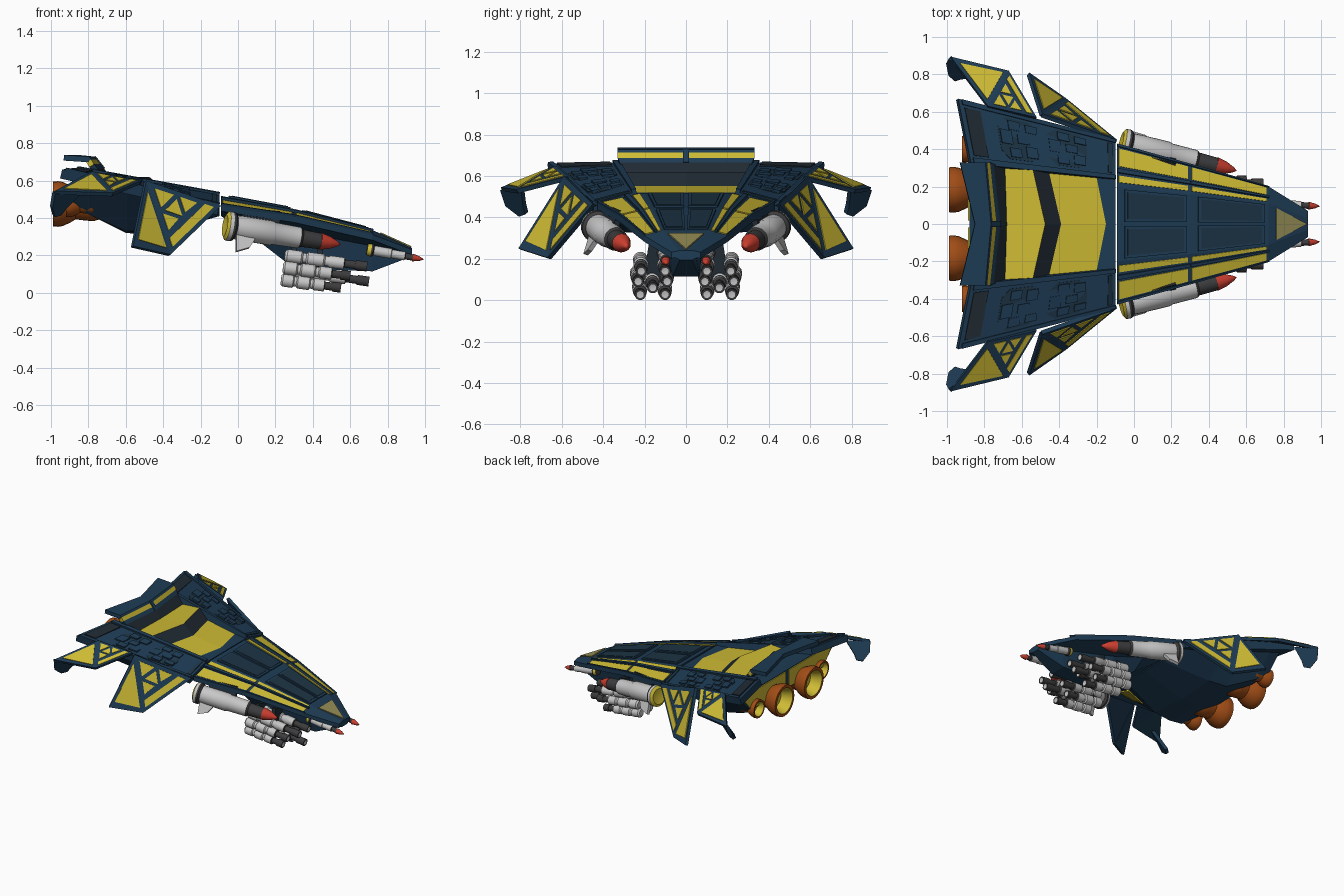
import bpy, bmesh, math
from mathutils import Vector as V

if "Cube" in bpy.data.objects:
    bpy.data.objects.remove(bpy.data.objects["Cube"])

def mat(name, r, g, b):
    m = bpy.data.materials.new(name)
    m.diffuse_color = (r, g, b, 1)
    m.use_nodes = True
    m.node_tree.nodes["Principled BSDF"].inputs["Base Color"].default_value = m.diffuse_color
    return m

BLUE = mat("navy_blue", .013, .045, .09)
DEEP = mat("deep_navy", .012, .034, .058)
SLATE = mat("dark_slate", .015, .024, .034)
YELLOW = mat("yellow", .62, .50, .035)
KHAKI = mat("khaki_glass", .30, .27, .09)
WHITE = mat("light_grey", .58, .58, .58)
DARK = mat("charcoal", .045, .045, .048)
RED = mat("red", .62, .05, .03)
ORANGE = mat("burnt_orange", .36, .075, .008)

def finish(name, bm, mats, smooth=False):
    bmesh.ops.recalc_face_normals(bm, faces=bm.faces[:])
    me = bpy.data.meshes.new(name)
    bm.to_mesh(me)
    bm.free()
    for m in mats:
        me.materials.append(m)
    if smooth:
        me.shade_smooth()
        me.set_sharp_from_angle(angle=math.radians(35))
    ob = bpy.data.objects.new(name, me)
    bpy.context.collection.objects.link(ob)
    return ob

def prism(name, pts, m, up=0.0, down=.03, hint=(0, 0, 1), both=True):
    """Flat slab through pts, thickened along its normal; mirrored in y."""
    for s in ((1, -1) if both else (1,)):
        p = [V((a[0], a[1] * s, a[2])) for a in pts]
        n = V((0, 0, 0))
        for i in range(len(p)):
            n += (p[i] - p[0]).cross(p[(i + 1) % len(p)] - p[0])
        n.normalize()
        if n.dot(V((hint[0], hint[1] * s, hint[2]))) < 0:
            n = -n
        bm = bmesh.new()
        top = [bm.verts.new(q + n * up) for q in p]
        bot = [bm.verts.new(q - n * down) for q in p]
        bm.faces.new(top)
        bm.faces.new(bot[::-1])
        for i in range(len(p)):
            j = (i + 1) % len(p)
            bm.faces.new((top[i], bot[i], bot[j], top[j]))
        finish(name, bm, [m])

def on(c, u, v):
    a, b, d, e = [V(q) for q in c]
    return (a * (1 - u) + b * u) * (1 - v) + (e * (1 - u) + d * u) * v

def plate(name, c, uv, m, up=.005, down=.004, hint=(0, 0, 1)):
    """Thin panel laid on the quad c, outlined in its u,v coordinates."""
    prism(name, [on(c, u, v) for u, v in uv], m, up, down, hint)

def rect(u0, u1, v0, v1):
    return [(u0, v0), (u1, v0), (u1, v1), (u0, v1)]

def loft(name, secs, m):
    bm = bmesh.new()
    rings = []
    for x, half in secs:
        ring = half + [(-y, z) for y, z in reversed(half) if y > 0]
        rings.append([bm.verts.new((x, y, z)) for y, z in ring])
    for a, b in zip(rings, rings[1:]):
        for i in range(len(a)):
            j = (i + 1) % len(a)
            bm.faces.new((a[i], a[j], b[j], b[i]))
    bm.faces.new(rings[0])
    bm.faces.new(rings[-1])
    finish(name, bm, [m])

def lathe(name, a, b, prof, sides=20):
    """Turned part along a-b; prof rows are (t, radius, colour of next band)."""
    mats = list(dict.fromkeys(r[2] for r in prof))
    for s in (1, -1):
        p, q = V((a[0], a[1] * s, a[2])), V((b[0], b[1] * s, b[2]))
        d = q - p
        e1 = d.cross(V((0, 0, 1))).normalized()
        e2 = d.cross(e1).normalized()
        bm = bmesh.new()
        rings = []
        for t, r, _ in prof:
            if r == 0:
                rings.append([bm.verts.new(p + d * t)])
            else:
                rings.append([bm.verts.new(p + d * t + (e1 * math.cos(k * math.tau / sides) + e2 * math.sin(k * math.tau / sides)) * r) for k in range(sides)])
        for i in range(len(prof) - 1):
            A, B = rings[i], rings[i + 1]
            for k in range(sides):
                l = (k + 1) % sides
                vs = [A[k % len(A)], A[l % len(A)], B[l % len(B)], B[k % len(B)]]
                f = bm.faces.new(list(dict.fromkeys(vs)))
                f.material_index = mats.index(prof[i][2])
        finish(name, bm, mats, True)

# front hull: x, inner y, outer y, top z, chine y/z, keel y/z
S = [(.93, .03, .07, .24, .05, .205, .03, .195), (.72, .11, .20, .335, .075, .25, .065, .115),
     (.30, .16, .32, .445, .13, .33, .07, .13), (.08, .182, .38, .486, .20, .37, .10, .30),
     (-.09, .20, .428, .518, .30, .43, .20, .41)]
loft("front_hull", [(x, [(0, zt), (yi, zt), (yo, zt - .12 * yo), (yo, zt - .12 * yo - .03), (yk, zk), (yb, zb), (0, zb)])
                    for x, yi, yo, zt, yk, zk, yb, zb in S], BLUE)
inner = lambda s: (s[0], s[1], s[3])
outer = lambda s: (s[0], s[2], s[3] - .12 * s[2])
mid = lambda s: (s[0], 0, s[3])
for a, b in ((S[4], S[2]), (S[2], S[1])):
    side = (inner(a), inner(b), outer(b), outer(a))
    centre = (mid(a), mid(b), inner(b), inner(a))
    plate("deck_outer_stripe", side, rect(.02, .97, .48, .90), YELLOW)
    plate("deck_inner_stripe", side, rect(.02, .97, .10, .26), YELLOW)
    plate("deck_rail", side, rect(0, 1, .32, .42), BLUE, .016)
    plate("deck_edge_rail", side, rect(0, 1, .94, 1.0), BLUE, .012)
    plate("deck_panel_rim", centre, rect(.10, .95, .06, .94), BLUE, .009)
    plate("deck_panel", centre, rect(.14, .91, .14, .86), DEEP, .012)
# cockpit glass at the nose
prism("nose_glass", [(.76, .085, .318), (.76, -.085, .318), (.925, 0, .244)], KHAKI, .006, .003, both=False)

# rear hull
loft("rear_hull", [(-.10, [(0, .49), (.25, .49), (.42, .45), (.20, .41), (0, .41)]),
                   (-.45, [(0, .53), (.30, .54), (.53, .53), (.30, .33), (0, .31)]),
                   (-.60, [(0, .55), (.31, .57), (.55, .57), (.32, .33), (0, .32)]),
                   (-.80, [(0, .60), (.33, .61), (.59, .61), (.42, .42), (0, .42)]),
                   (-.88, [(0, .62), (.33, .62), (.60, .62), (.45, .47), (0, .47)])], BLUE)
plate("hull_side_window", ((-.1, .42, .45), (-.45, .53, .53), (-.45, .30, .33), (-.1, .20, .41)), rect(.25, .75, .25, .75), YELLOW, .008, .002, (0, 1, -1))
prism("stern_panel", [(-.881, .02, .615), (-.881, .57, .615), (-.881, .45, .48), (-.881, .02, .48)], YELLOW, .006, .002, (-1, 0, 0))

# chevron deck and raised tail, in bands: centre x, edge x, half width, z, band colour
bands = [(-.10, -.10, .24, .515, BLUE), (-.15, -.20, .25, .52, YELLOW), (-.39, -.455, .28, .552, SLATE),
         (-.475, -.54, .29, .62, YELLOW), (-.68, -.69, .31, .605, SLATE), (-.715, -.75, .32, .665, BLUE),
         (-.735, -.77, .33, .688, YELLOW), (-.755, -.785, .33, .714, BLUE), (-.765, -.795, .33, .728, BLUE), (-.85, -.93, .33, .737, BLUE)]
for a, b in zip(bands, bands[1:]):
    name = {YELLOW: "chevron_panel", SLATE: "chevron_step", BLUE: "chevron_trim"}[a[4]]
    prism(name, [(a[0], 0, a[3]), (a[1], a[2], a[3]), (b[1], b[2], b[3]), (b[0], 0, b[3])], a[4], 0, .03)
prism("tail_centre_rib", [(-.715, 0, .665), (-.716, .015, .665), (-.766, .015, .728), (-.765, 0, .728)], BLUE, .005, .01)

# side pods with armour plates
pod = ((-.10, .24, .525), (-.87, .32, .665), (-.94, .67, .66), (-.10, .45, .465))
prism("side_pod", pod, BLUE, 0, .05)
plate("pod_inner_rail", pod, rect(0, .98, 0, .10), BLUE, .015)
plate("pod_outer_rail", pod, rect(0, .98, .92, 1), BLUE, .013)
plate("pod_rear_panel", pod, rect(.87, .97, .14, .88), SLATE, .010)
plate("pod_seam", pod, rect(.02, .05, .14, .88), DEEP, .008)
for u in (.32, .64):
    plate("armour_base", pod, [(u - .13, .3), (u - .07, .16), (u + .08, .16), (u + .13, .3), (u + .13, .75), (u + .07, .88), (u - .08, .88), (u - .13, .75)], DEEP, .008)
    for du, v0, v1 in ((-.09, .22, .42), (.02, .20, .36), (-.04, .46, .62), (.07, .42, .66), (-.10, .68, .82), (.01, .68, .84)):
        plate("armour_plate", pod, rect(u + du - .025, u + du + .05, v0, v1), BLUE, .018)

# wings: blue slabs in two triangles, yellow truss openings above
inset = [(.07, .09), (.80, .09), (.07, .85)]
truss = [[(.06, .76), (.76, .06), (.88, .06), (.06, .88)], [(.08, .08), (.34, .08), (.08, .34)],
         [(.08, .42), (.29, .42), (.08, .65)], [(.42, .08), (.65, .08), (.42, .29)],
         [(.36, .13), (.36, .36), (.13, .36)]]
def wing(name, A, B, C, D, hint):
    A, B, C, D = V(A), V(B), V(C), V(D)
    prism(name, [A, B, C], BLUE, 0, .022, hint)
    prism(name, [A, C, D], BLUE, 0, .022, hint)
    plate(name + "_panel", (A, B, B + C - A, C), inset, YELLOW, .005, .003, hint)
    for t in truss:
        plate(name + "_truss_panel", (A, C, C + D - A, D), t, YELLOW, .005, .003, hint)
wing("front_wing", (-.49, .59, .60), (-.56, .81, .25), (-.36, .67, .205), (-.09, .45, .465), (0, 1, 1))
wing("rear_wing", (-.78, .63, .65), (-.98, .895, .545), (-.67, .82, .535), (-.52, .57, .60), (0, 0, 1))
prism("rear_wing_flap", [(-.985, .89, .535), (-.998, .865, .46), (-.985, .80, .41), (-.95, .77, .42), (-.92, .78, .46), (-.84, .79, .54)], BLUE, .012, .012, (0, 1, 0))

# engines
def engine(name, y, z, k, x0, x1):
    rows = [(0, 0, ORANGE), (0, .07, ORANGE), (.25, .092, ORANGE), (.42, .088, ORANGE), (.58, .082, ORANGE), (.68, .10, ORANGE),
            (.82, .118, ORANGE), (.9, .122, ORANGE), (1, .120, ORANGE), (1, .098, YELLOW), (.72, .07, YELLOW), (.72, 0, YELLOW)]
    lathe(name, (x0, y, z), (x1, y, z), [(t, r * k, m) for t, r, m in rows], 24)
engine("main_engine", .183, .475, 1, -.70, -.99)
engine("outer_engine", .40, .475, .58, -.74, -.92)

# large missiles under the deck edge
lathe("large_missile", (-.07, .435, .36), (.55, .285, .258),
      [(.02, 0, YELLOW), (.0, .058, YELLOW), (.02, .078, WHITE), (.05, .08, DARK), (.07, .078, DARK), (.09, .064, WHITE),
       (.16, .066, WHITE), (.40, .066, WHITE), (.42, .060, WHITE), (.64, .057, DARK), (.66, .047, DARK), (.82, .043, RED),
       (.82, .046, RED), (.90, .034, RED), (.97, .014, RED), (1, 0, RED)], 24)
prism("missile_fin", [(-.01, .455, .32), (.10, .425, .30), (.06, .465, .24), (-.01, .485, .22)], WHITE, .012, .012, (0, 1, 0))
prism("missile_pylon", [(.02, .36, .45), (.22, .31, .43), (.22, .35, .33), (.02, .40, .38)], SLATE, .015, .015, (0, 1, 0))

# small missiles beside the nose
lathe("nose_missile", (.69, .11, .232), (.995, .095, .178),
      [(0, 0, DARK), (0, .03, YELLOW), (.07, .034, DARK), (.10, .034, DARK), (.12, .027, WHITE), (.42, .027, WHITE), (.43, .023, WHITE),
       (.66, .023, DARK), (.67, .017, DARK), (.80, .017, RED), (.80, .021, RED), (.92, .012, RED), (1, 0, RED)], 16)

# gun clusters slung under the hull
barrel = [(0, 0, WHITE), (0, .025, WHITE), (.03, .036, WHITE), (.20, .036, WHITE), (.22, .027, WHITE), (.26, .027, WHITE), (.28, .036, WHITE),
          (.47, .036, WHITE), (.49, .027, WHITE), (.53, .027, WHITE), (.55, .033, WHITE), (.72, .033, DARK), (.73, .022, DARK),
          (.86, .022, DARK), (.86, .027, DARK), (1, .027, DARK), (1, .017, WHITE), (.98, 0, WHITE)]
for y, za, zb, xa, xb in ((.105, .20, .14, .25, .69), (.22, .20, .14, .25, .69), (.165, .125, .06, .25, .70),
                          (.235, .135, .09, .24, .60), (.095, .135, .09, .24, .60),
                          (.105, .07, .027, .23, .55), (.225, .07, .027, .23, .55)):
    lathe("gun_barrel", (xa, y, za), (xb, y - .004, zb), barrel, 14)
for x in (.30, .44):
    prism("gun_bracket", [(x, .05, .24), (x, .18, .27), (x, .20, .14), (x, .165, .09), (x, .09, .08), (x, .05, .14)], SLATE, .015, .015, (1, 0, 0))
